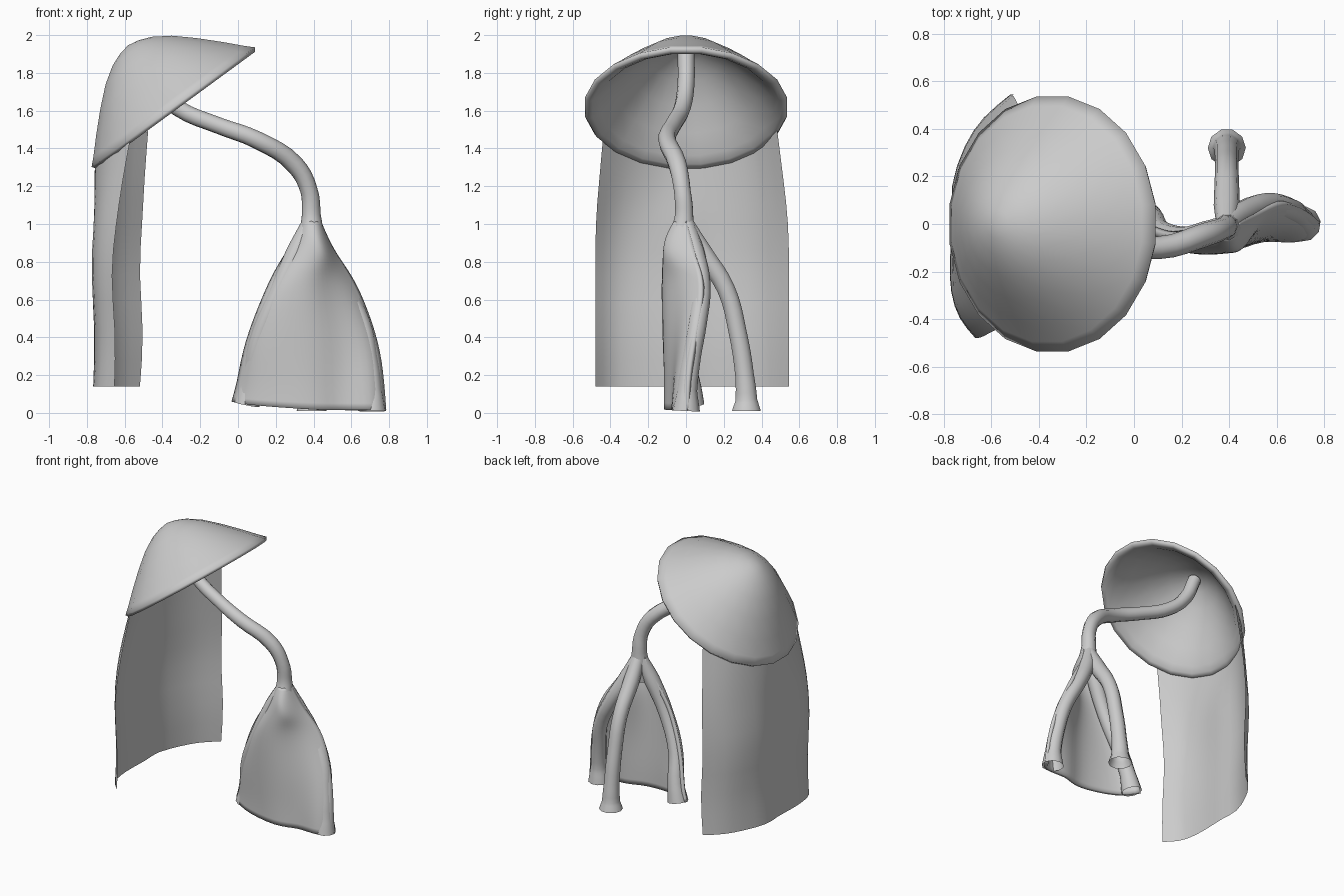
import bpy, bmesh, math
from mathutils import Vector

if "Cube" in bpy.data.objects:
    bpy.data.objects.remove(bpy.data.objects["Cube"])


def finish(name, bm):
    me = bpy.data.meshes.new(name)
    bm.to_mesh(me)
    bm.free()
    ob = bpy.data.objects.new(name, me)
    bpy.context.collection.objects.link(ob)
    for p in me.polygons:
        p.use_smooth = True
    return ob


def tube(name, pts):
    """Round tube through (x, y, z, radius) points."""
    cu = bpy.data.curves.new(name, 'CURVE')
    cu.dimensions = '3D'
    cu.resolution_u = 4
    cu.bevel_depth = 1.0
    cu.bevel_resolution = 3
    sp = cu.splines.new('BEZIER')
    sp.bezier_points.add(len(pts) - 1)
    for bp, (x, y, z, r) in zip(sp.bezier_points, pts):
        bp.co = (x, y, z)
        bp.radius = r
        bp.handle_left_type = bp.handle_right_type = 'AUTO'
    ob = bpy.data.objects.new(name, cu)
    bpy.context.collection.objects.link(ob)
    bpy.ops.object.select_all(action='DESELECT')
    ob.select_set(True)
    bpy.context.view_layer.objects.active = ob
    bpy.ops.object.convert(target='MESH')
    bpy.ops.object.shade_smooth()
    return bpy.context.object


def sheet(name, rows, levels, thickness=0):
    """Draped sheet through rows of points, thickened towards the back."""
    bm = bmesh.new()
    grid = [[bm.verts.new(p) for p in row] for row in rows]
    for a, b in zip(grid, grid[1:]):
        for i in range(len(a) - 1):
            bm.faces.new((a[i], a[i + 1], b[i + 1], b[i]))
    ob = finish(name, bm)
    sub = ob.modifiers.new("smooth", 'SUBSURF')
    sub.levels = sub.render_levels = levels
    sub.boundary_smooth = 'PRESERVE_CORNERS'
    if thickness:
        sol = ob.modifiers.new("thickness", 'SOLIDIFY')
        sol.thickness = thickness
        sol.offset = 1
    return ob


# tilted hollow conical cap, 20 sides
C = Vector((-0.34, 0, 1.615))
U = Vector((0.807, 0, 0.591))
N = Vector((-0.591, 0, 0.807))
V = Vector((0, 1, 0))


def on_cap(r, h, a):
    return C + U * (r * math.cos(a)) + V * (r * math.sin(a)) + N * h


profile = [(0.06, 0.399), (0.13, 0.372), (0.22, 0.314), (0.32, 0.226), (0.42, 0.128),
           (0.50, 0.045), (0.542, 0.005), (0.53, -0.015), (0.50, -0.008),
           (0.46, 0.02), (0.38, 0.11), (0.28, 0.215), (0.18, 0.30), (0.08, 0.355)]
SIDES = 20
bm = bmesh.new()
rings = [[bm.verts.new(on_cap(r, h, 2 * math.pi * (i + .5) / SIDES)) for i in range(SIDES)]
         for r, h in profile]
for a, b in zip(rings, rings[1:]):
    for i in range(SIDES):
        j = (i + 1) % SIDES
        bm.faces.new((a[i], b[i], b[j], a[j]))
for ring, h in ((rings[0], 0.41), (rings[-1], 0.37)):
    tip = bm.verts.new(C + N * h)
    for i in range(SIDES):
        bm.faces.new((ring[i], ring[(i + 1) % SIDES], tip))
bmesh.ops.recalc_face_normals(bm, faces=bm.faces)
finish("cap", bm)

# bent stem
tube("stem", [(-0.53, 0, 1.91, .045), (-0.45, 0, 1.74, .045), (-0.32, -.02, 1.615, .045),
              (-0.1, -.07, 1.52, .045), (0.1, -.1, 1.445, .048), (0.3, -.045, 1.315, .05),
              (0.375, -.02, 1.18, .046), (0.388, -.01, 1.05, .05), (0.39, -.02, 0.95, .065),
              (0.40, -.04, 0.85, .08)])

# three splayed legs with flared feet
tube("left_leg", [(.38, -.01, 1.0, .045), (.31, -.04, .85, .055), (.205, -.06, .62, .05),
                  (.105, -.03, .37, .05), (.07, .02, .17, .055), (.045, .03, .045, .07)])
tube("right_leg", [(.395, 0, 1.0, .045), (.45, .04, .86, .055), (.55, .08, .68, .05),
                   (.655, .06, .47, .05), (.69, .03, .3, .05), (.71, .005, .12, .055),
                   (.71, 0, .01, .075)])
tube("back_leg", [(.39, 0, 1.0, .045), (.39, .08, .86, .055), (.39, .21, .66, .05),
                  (.39, .275, .42, .05), (.39, .31, .2, .052), (.39, .32, .07, .06),
                  (.39, .32, .01, .08)])

# draped web wrapping over the two front legs
web = [(1.02, [(.338, 0), (.35, -.05), (.38, -.065), (.41, -.06), (.43, -.045), (.438, 0)]),
       (.92, [(.295, 0), (.33, -.085), (.38, -.115), (.43, -.125), (.47, -.06), (.48, .03)]),
       (.83, [(.24, -.03), (.30, -.11), (.40, -.13), (.47, -.12), (.505, -.03), (.53, .05)]),
       (.74, [(.185, -.04), (.25, -.125), (.39, -.135), (.46, -.08), (.54, .0), (.595, .08)]),
       (.62, [(.13, -.05), (.18, -.13), (.38, -.138), (.48, -.06), (.60, .01), (.66, .09)]),
       (.37, [(.03, -.01), (.09, -.11), (.40, -.138), (.53, -.06), (.69, -.03), (.75, .04)]),
       (.16, [(-.005, .03), (.06, -.08), (.40, -.138), (.53, -.055), (.71, -.08), (.775, .01)]),
       (.015, [(-.035, .03), (.06, -.08), (.42, -.14), (.53, -.055), (.72, -.1), (.785, .01)])]
rows = [[(x, y, z) for x, y in pts] for z, pts in web]
rows[-1][0] = (-.035, .03, .06)
rows[-1][1] = (.06, -.08, .04)
sheet("leg_web", rows, 2, 0.025)

# long wavy veil hanging from the low side of the rim
hem = [(-.515, .545), (-.63, .45), (-.70, .34), (-.78, .15), (-.75, .03),
       (-.775, -.15), (-.765, -.29), (-.735, -.40), (-.655, -.48)]
top = [on_cap(.525, 0.0, math.radians(113 + i * 124 / 8)) for i in range(9)]
top[0].x += .03
rows = [top, [t.lerp(Vector((x, y, 1.0)), .5) for t, (x, y) in zip(top, hem)]]
for k, (z, dx) in enumerate([(1.0, .008), (.73, -.018), (.43, .016), (.14, 0)]):
    rows.append([(max(x + dx + .006 * math.sin(i * 1.9 + k * 1.3), -.785), y, z)
                 for i, (x, y) in enumerate(hem)])
sheet("veil", rows, 1)
